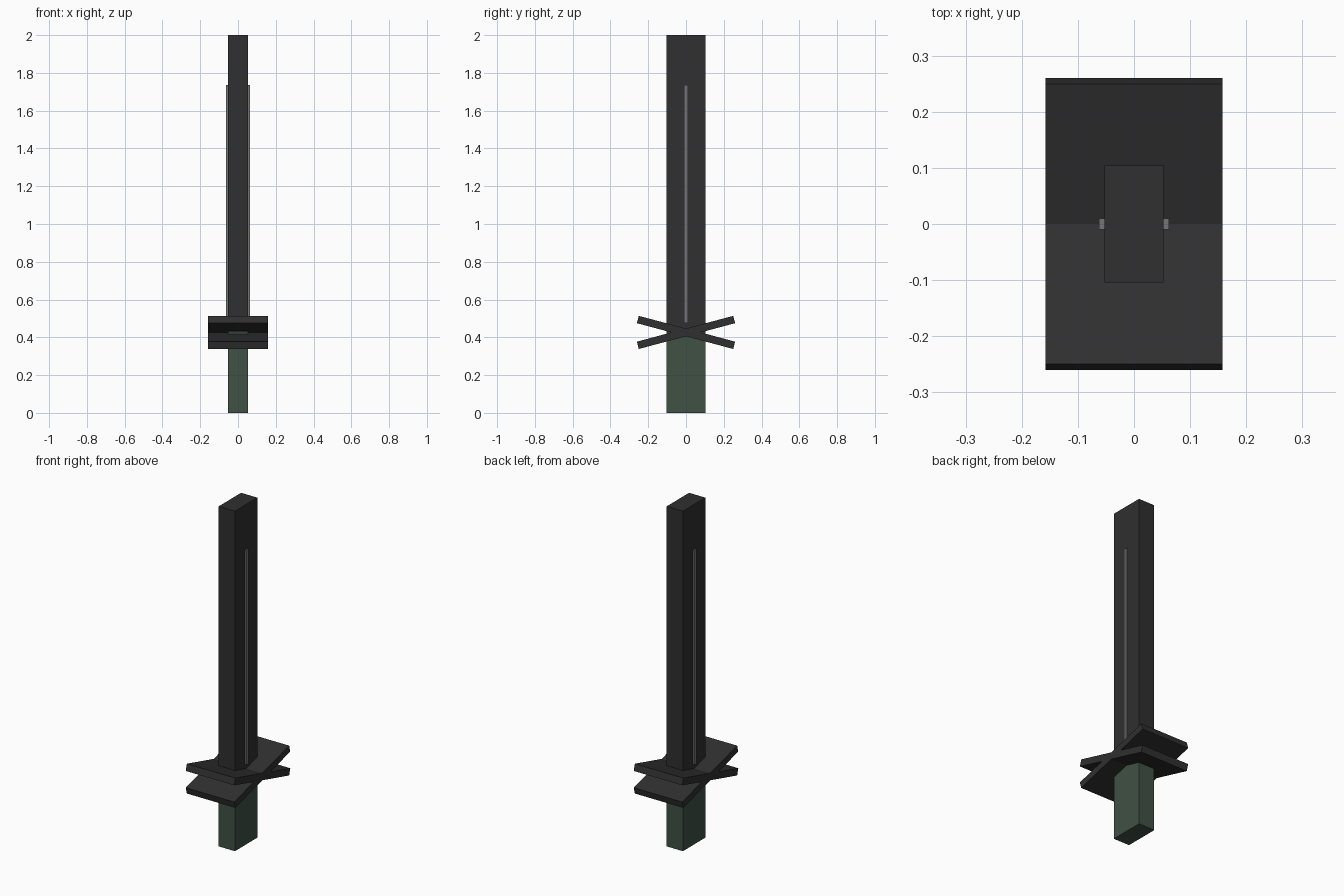
import bpy
import math

if "Cube" in bpy.data.objects:
    bpy.data.objects.remove(bpy.data.objects["Cube"], do_unlink=True)


def material(name, rgb):
    mat = bpy.data.materials.new(name)
    mat.use_nodes = True
    color = (*rgb, 1.0)
    mat.diffuse_color = color
    mat.node_tree.nodes["Principled BSDF"].inputs["Base Color"].default_value = color
    return mat


def box(name, size, z, mat, tilt=0.0):
    """Box centred on the z axis, optionally tilted about x."""
    bpy.ops.mesh.primitive_cube_add(size=1, location=(0, 0, z))
    obj = bpy.context.object
    obj.name = name
    obj.scale = size
    bpy.ops.object.transform_apply(location=False, rotation=False, scale=True)
    obj.rotation_euler.x = math.radians(tilt)
    obj.data.materials.append(mat)
    return obj


charcoal = material("charcoal", (0.029, 0.029, 0.029))
green = material("dark green", (0.050, 0.082, 0.059))
grey = material("mid grey", (0.18, 0.18, 0.18))

WIDTH, DEPTH = 0.106, 0.209
GUARD_Z = 0.426

# Grip and blade share one cross-section and meet inside the guard
box("grip", (WIDTH, DEPTH, GUARD_Z), GUARD_Z / 2, green)
box("blade", (WIDTH, DEPTH, 2 - GUARD_Z), (2 + GUARD_Z) / 2, charcoal)

# Crossed guard plates
for name, tilt in (("guard_plate_front_low", 15), ("guard_plate_back_low", -15)):
    box(name, (0.316, 0.528, 0.04), GUARD_Z, charcoal, tilt)

# Raised strip showing on both broad faces of the blade
box("blade_strip", (0.125, 0.02, 1.26), 1.105, grey)
